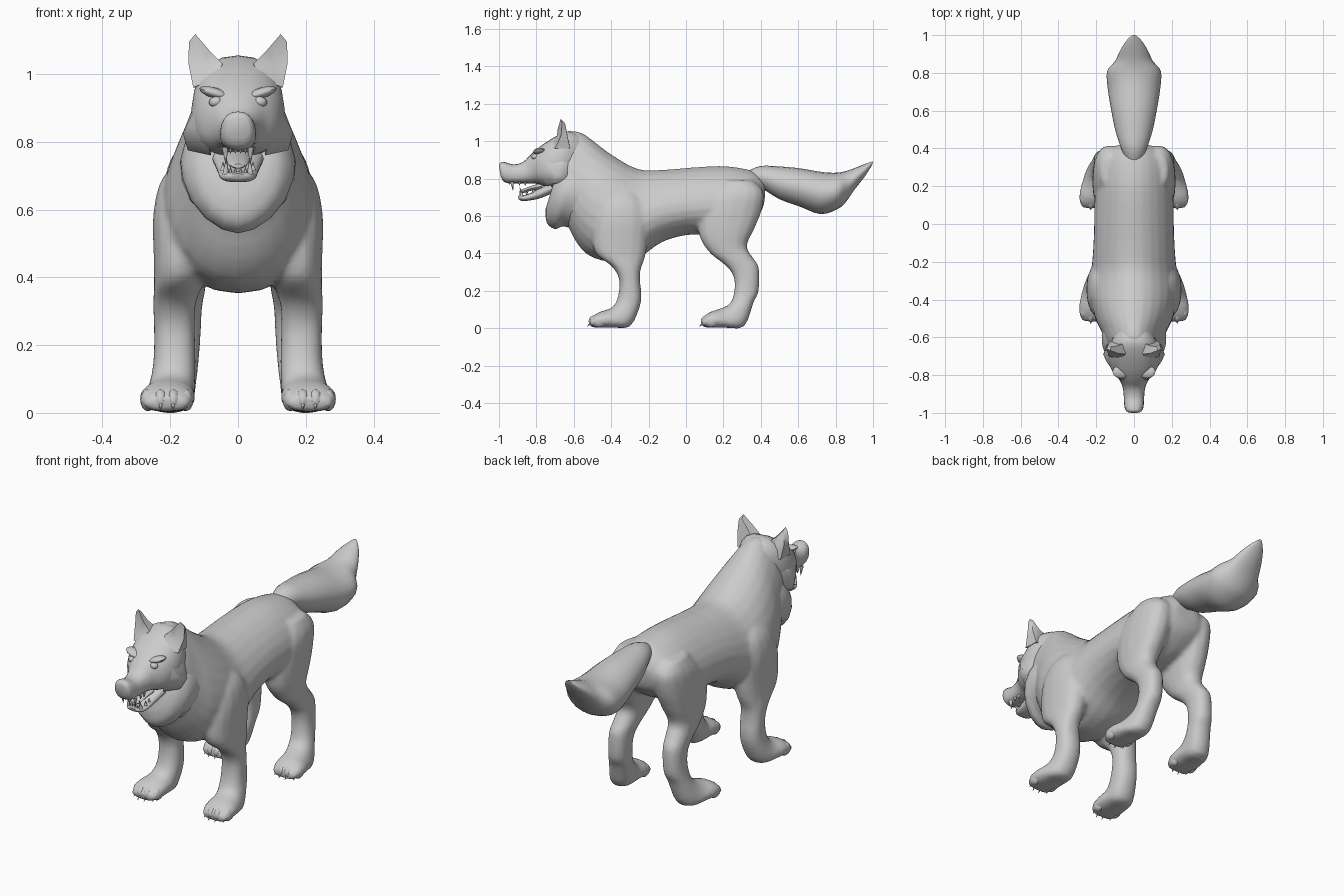
import bpy, bmesh, math
from mathutils import Vector, Matrix

grey = bpy.data.materials.new("fur_grey")
grey.diffuse_color = (0.6, 0.6, 0.6, 1)


def finish(name, bm, mirror=False, angle=50):
    """Turn a bmesh into a smooth-shaded object, optionally mirrored in x."""
    bmesh.ops.recalc_face_normals(bm, faces=bm.faces)
    me = bpy.data.meshes.new(name)
    bm.to_mesh(me)
    bm.free()
    me.materials.append(grey)
    me.shade_smooth()
    me.set_sharp_from_angle(angle=math.radians(angle))
    ob = bpy.data.objects.new(name, me)
    bpy.context.collection.objects.link(ob)
    if mirror:
        mod = ob.modifiers.new("mirror", 'MIRROR')
        mod.use_mirror_merge = False
    return ob


def spline(a, b, c, d, t):
    return [0.5 * (2 * q + (r - p) * t + (2 * p - 5 * q + 4 * r - s) * t * t
                   + (3 * q - p - 3 * r + s) * t ** 3) for p, q, r, s in zip(a, b, c, d)]


def tube(bm, rings, sides=20, steps=3, power=2.0, bias=0.0, side=1):
    """Rings are (top y, top z, bottom y, bottom z, half width, centre x)."""
    rings = [tuple(r) + (0,) * (6 - len(r)) for r in rings]
    path = []
    for i in range(len(rings) - 1):
        a, d = rings[max(i - 1, 0)], rings[min(i + 2, len(rings) - 1)]
        path += [spline(a, rings[i], rings[i + 1], d, k / steps) for k in range(steps)]
    path.append(rings[-1])
    loops = []
    for ty, tz, by, bz, hw, cx in path:
        loop = []
        for k in range(sides):
            t = 2 * math.pi * k / sides
            c, s = math.cos(t), math.sin(t)
            c = math.copysign(abs(c) ** (2 / power), c)
            s = math.copysign(abs(s) ** (2 / power), s)
            loop.append(bm.verts.new((side * (cx + hw * s * (1 - bias * c)),
                                      (ty + by) / 2 + c * (ty - by) / 2,
                                      (tz + bz) / 2 + c * (tz - bz) / 2)))
        loops.append(loop)
    for a, b in zip(loops, loops[1:]):
        for k in range(sides):
            bm.faces.new((a[k], a[(k + 1) % sides], b[(k + 1) % sides], b[k]))
    bm.faces.new(loops[0])
    bm.faces.new(loops[-1])


def loft(name, rings, **options):
    bm = bmesh.new()
    tube(bm, rings, **options)
    return finish(name, bm)


def blobs(name, items, mirror=True):
    """Ellipsoids given as (centre, radii, roll about y)."""
    bm = bmesh.new()
    for pos, rad, roll in items:
        m = (Matrix.Translation(pos) @ Matrix.Rotation(roll, 4, 'Y')
             @ Matrix.Diagonal((*rad, 1)))
        bmesh.ops.create_uvsphere(bm, u_segments=12, v_segments=8, radius=1, matrix=m)
    return finish(name, bm, mirror)


def spikes(name, items):
    """Small cones given as (base, tip, radius)."""
    bm = bmesh.new()
    for base, tip, r in items:
        base, tip = Vector(base), Vector(tip)
        rot = (tip - base).to_track_quat('Z', 'Y').to_matrix().to_4x4()
        bmesh.ops.create_cone(bm, cap_ends=True, segments=8, radius1=r, radius2=0.001,
                              depth=(tip - base).length,
                              matrix=Matrix.Translation((base + tip) / 2) @ rot)
    return finish(name, bm, True)


# Body: torso from rump to neck, blended with the four legs
body = bmesh.new()
tube(body, [
    (.425, .77, .42, .68, .06), (.41, .80, .405, .63, .11), (.37, .835, .36, .58, .16),
    (.30, .855, .28, .53, .195), (.18, .868, .15, .503, .205), (0, .857, 0, .498, .208),
    (-.13, .847, -.13, .46, .213), (-.26, .852, -.24, .385, .222), (-.40, .93, -.36, .352, .226),
    (-.48, .99, -.50, .378, .205), (-.54, 1.035, -.58, .45, .172), (-.60, 1.057, -.64, .56, .145),
    (-.64, 1.04, -.70, .62, .125)], bias=.2, sides=24)
front_leg = [
    (-.40, .74, -.28, .74, .05, .135), (-.45, .68, -.23, .68, .075, .155),
    (-.49, .58, -.20, .58, .086, .165), (-.50, .46, -.205, .46, .082, .167),
    (-.475, .39, -.22, .375, .072, .176), (-.395, .33, -.243, .31, .063, .188),
    (-.358, .26, -.245, .25, .061, .188), (-.362, .18, -.238, .18, .062, .187),
    (-.382, .125, -.248, .11, .065, .19), (-.41, .105, -.298, .010, .072, .20),
    (-.45, .092, -.38, .003, .082, .207), (-.49, .072, -.46, .003, .08, .21),
    (-.518, .045, -.512, .006, .064, .21)]
hind_leg = [
    (.20, .79, .36, .79, .06, .115), (.12, .71, .415, .73, .085, .125),
    (.065, .62, .405, .63, .09, .13), (.072, .49, .365, .53, .08, .14),
    (.13, .40, .325, .44, .064, .15), (.20, .345, .36, .375, .058, .155),
    (.248, .29, .39, .325, .054, .16), (.26, .22, .389, .20, .054, .165),
    (.238, .135, .362, .14, .058, .175), (.18, .105, .312, .010, .068, .195),
    (.14, .092, .21, .003, .08, .207), (.105, .072, .135, .003, .079, .21),
    (.082, .045, .088, .006, .063, .21)]
for sx in (1, -1):
    tube(body, front_leg, sides=16, power=2.3, side=sx)
    tube(body, hind_leg, sides=16, power=2.3, side=sx)
body_ob = finish("body", body)
remesh = body_ob.modifiers.new("blend", 'REMESH')
remesh.mode = 'VOXEL'
remesh.voxel_size = 0.011
remesh.use_smooth_shade = True
relax = body_ob.modifiers.new("relax", 'SMOOTH')
relax.factor = 0.5
relax.iterations = 6

# Neck ruff with a pointed lower edge
loft("neck_ruff", [
    (-.50, .93, -.57, .52, .17), (-.58, .95, -.655, .545, .17), (-.635, .94, -.70, .53, .16),
    (-.665, .92, -.745, .565, .128), (-.68, .87, -.75, .64, .09)], power=1.75, bias=.12)

# Skull and upper muzzle
loft("head", [
    (-.56, 1.03, -.60, .78, .10), (-.62, 1.055, -.66, .75, .13), (-.68, 1.035, -.71, .755, .138),
    (-.74, 1.0, -.76, .76, .128), (-.79, .965, -.79, .77, .108), (-.83, .93, -.82, .775, .078),
    (-.87, .89, -.86, .775, .06), (-.92, .876, -.91, .775, .054), (-.965, .887, -.945, .775, .052),
    (-.99, .888, -.975, .785, .046), (-1.0, .87, -.99, .81, .034)], power=2.4, bias=.06)

# Lower jaw and tongue
loft("lower_jaw", [
    (-.72, .78, -.72, .72, .075), (-.79, .745, -.78, .695, .062), (-.85, .715, -.845, .682, .054),
    (-.885, .712, -.88, .682, .044), (-.898, .706, -.895, .69, .025)], power=2.4)
loft("tongue", [
    (-.77, .78, -.77, .74, .04), (-.83, .76, -.83, .735, .034), (-.87, .745, -.87, .722, .028),
    (-.89, .735, -.89, .722, .014)], sides=12)

# Teeth
teeth = [((.038, -.93, .785), (.036, -.925, .735), .011),
         ((.036, -.878, .705), (.034, -.888, .752), .010)]
for i in range(2):
    teeth.append(((.043, -.89 + .03 * i, .785), (.042, -.89 + .03 * i, .762), .009))
    teeth.append(((.045, -.85 + .03 * i, .715), (.044, -.85 + .03 * i, .74), .008))
for x in (.008, .022):
    teeth.append(((x, -.945, .785), (x, -.945, .766), .007))
    teeth.append(((x, -.885, .705), (x, -.89, .725), .006))
spikes("teeth", teeth)

# Eyes and brows
blobs("eyes", [((.065, -.807, .918), (.021, .019, .016), .2)])
blobs("brows", [((.066, -.782, .943), (.05, .036, .016), -.3)])

# Cheek tufts
bm = bmesh.new()
for p in [(.10, -.60, .94), (.13, -.66, .91), (.163, -.69, .825), (.148, -.705, .775),
          (.08, -.75, .76), (.10, -.79, .83), (.115, -.76, .92), (.08, -.60, .78),
          (.14, -.63, .80), (.145, -.73, .85)]:
    bm.verts.new(p)
bmesh.ops.convex_hull(bm, input=bm.verts)
finish("cheek_tufts", bm, True, 60)

# Ears: outline closed by a hollow front and a bulging back
bm = bmesh.new()
rim = [bm.verts.new(p) for p in [
    (.045, -.69, 1.03), (.085, -.685, 1.07), (.126, -.67, 1.118), (.145, -.662, 1.095),
    (.146, -.668, 1.03), (.132, -.70, .96), (.075, -.725, .985)]]
hollow = bm.verts.new((.106, -.675, 1.025))
backs = [bm.verts.new(p) for p in [
    (.05, -.63, 1.03), (.085, -.645, 1.06), (.122, -.65, 1.10), (.138, -.644, 1.085),
    (.138, -.635, 1.03), (.128, -.62, .96), (.07, -.62, .96)]]
for k in range(7):
    j = (k + 1) % 7
    bm.faces.new((rim[k], rim[j], hollow))
    bm.faces.new((rim[j], rim[k], backs[k], backs[j]))
bm.faces.new(backs)
finish("ears", bm, True, 60)

# Toes and claws on every paw
toes, claws = [], []
for y in (-.483, .117):
    for i in range(4):
        x = .21 + .037 * (i - 1.5)
        ty = y + (.02 if i in (0, 3) else 0)
        toes.append(((x, ty, .038), (.023, .038, .033), 0))
        claws.append(((x, ty - .026, .028), (x, ty - .045, .010), .007))
blobs("toes", toes)
spikes("claws", claws)

# Bushy tail
loft("tail", [
    (.33, .84, .34, .77, .04), (.40, .868, .41, .745, .07), (.50, .865, .50, .69, .10),
    (.61, .855, .61, .65, .122), (.73, .835, .72, .61, .14), (.81, .832, .81, .637, .142),
    (.87, .845, .855, .675, .10), (.93, .868, .90, .74, .075), (.975, .885, .955, .81, .045),
    (1.0, .893, .995, .872, .012)], power=1.9)
